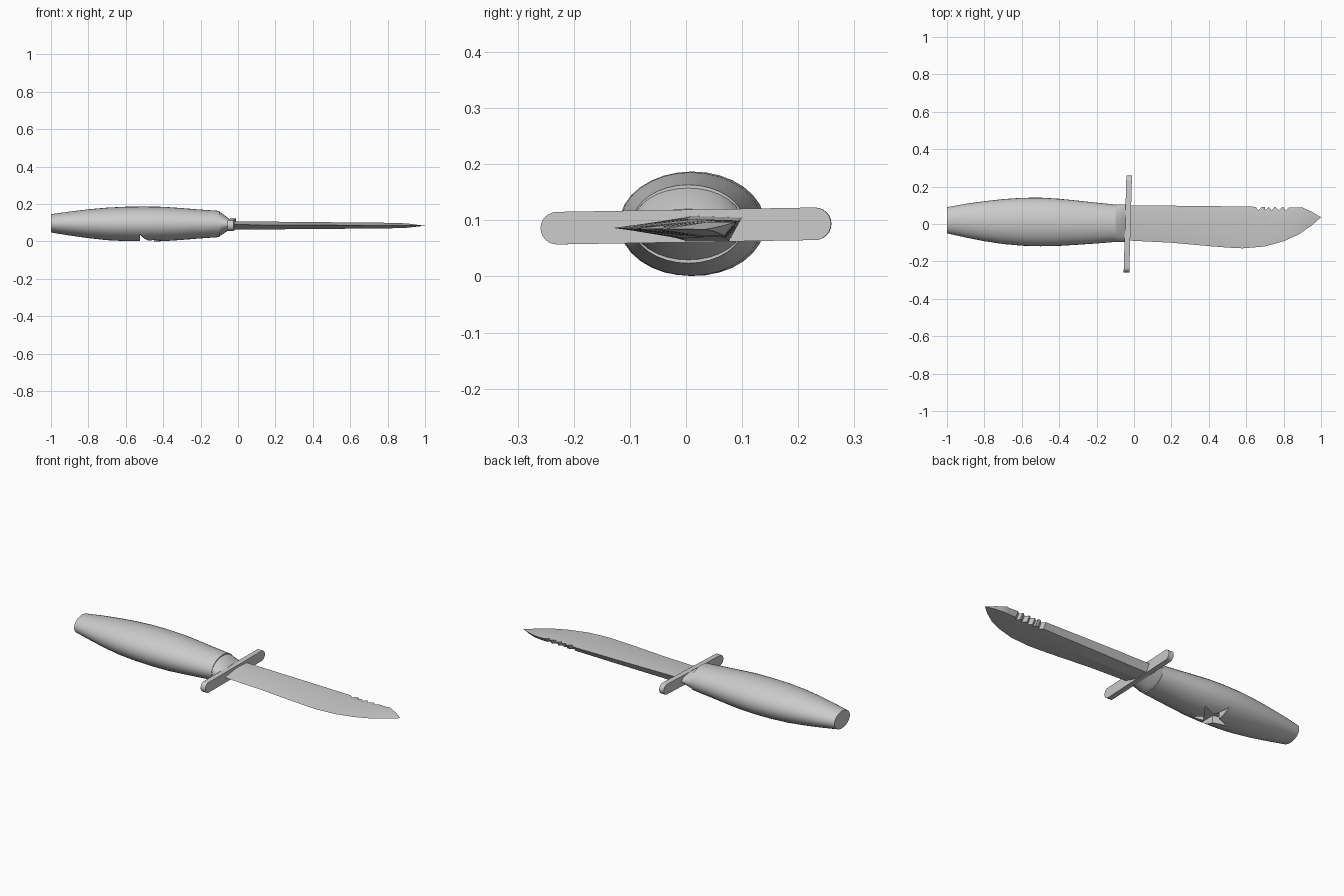
import bpy, bmesh, math

if "Cube" in bpy.data.objects:
    bpy.data.objects.remove(bpy.data.objects["Cube"])

steel = bpy.data.materials.new("plain_grey")
steel.diffuse_color = (0.6, 0.6, 0.6, 1)
steel.use_nodes = True
steel.node_tree.nodes["Principled BSDF"].inputs["Base Color"].default_value = steel.diffuse_color


def make_object(name, bm, smooth=None):
    bmesh.ops.recalc_face_normals(bm, faces=bm.faces)
    mesh = bpy.data.meshes.new(name)
    bm.to_mesh(mesh)
    bm.free()
    mesh.materials.append(steel)
    ob = bpy.data.objects.new(name, mesh)
    bpy.context.collection.objects.link(ob)
    if smooth:
        bpy.ops.object.select_all(action='DESELECT')
        ob.select_set(True)
        bpy.context.view_layer.objects.active = ob
        bpy.ops.object.shade_smooth_by_angle(angle=math.radians(smooth))
    return ob


def loft(name, sections, smooth=None):
    """Skin a list of equal-length point rings and cap both ends."""
    bm = bmesh.new()
    rings = [[bm.verts.new(p) for p in s] for s in sections]
    n = len(rings[0])
    for a, b in zip(rings, rings[1:]):
        for i in range(n):
            j = (i + 1) % n
            bm.faces.new((a[i], a[j], b[j], b[i]))
    bm.faces.new(rings[0])
    bm.faces.new(rings[-1])
    bmesh.ops.remove_doubles(bm, verts=bm.verts, dist=1e-5)
    return make_object(name, bm, smooth)


def ellipse(x, cy, cz, ry, rz, n=32):
    return [(x, cy + ry * math.cos(2 * math.pi * i / n),
             cz + rz * math.sin(2 * math.pi * i / n)) for i in range(n)]


def lerp(table, x):
    for (x0, y0), (x1, y1) in zip(table, table[1:]):
        if x <= x1:
            return y0 + (y1 - y0) * (x - x0) / (x1 - x0)
    return table[-1][1]


# Handle: barrel of elliptical sections
handle = loft("handle", [ellipse(*s) for s in [
    (-1.0, 0.02, 0.097, 0.07, 0.049),
    (-0.9, 0.018, 0.096, 0.09, 0.064),
    (-0.8, 0.015, 0.095, 0.107, 0.077),
    (-0.7, 0.013, 0.094, 0.12, 0.087),
    (-0.6, 0.012, 0.094, 0.128, 0.092),
    (-0.5, 0.011, 0.0935, 0.13, 0.0935),
    (-0.4, 0.009, 0.0935, 0.126, 0.092),
    (-0.3, 0.007, 0.0935, 0.118, 0.085),
    (-0.2, 0.005, 0.0935, 0.109, 0.077),
    (-0.1, 0.004, 0.0935, 0.1, 0.07)]], 30)

# Star recess cut in the underside of the handle
star = []
for i in range(10):
    r = 0.108 if i % 2 == 0 else 0.108 * 0.382
    a = math.pi + i * math.pi / 5
    star.append((-0.49 + r * math.cos(a), 0.01 + r * math.sin(a)))
cutter = loft("star_cutter", [[(x, y, z) for x, y in star] for z in (-0.05, 0.043)])
cutter.hide_render = True
cutter.hide_viewport = True
cut = handle.modifiers.new("star_recess", 'BOOLEAN')
cut.operation = 'DIFFERENCE'
cut.solver = 'EXACT'
cut.object = cutter

# Collar: flattens toward the guard
loft("collar", [ellipse(-0.105, 0.004, 0.0935, 0.098, 0.066),
                ellipse(-0.09, 0.004, 0.0935, 0.1, 0.06),
                ellipse(-0.045, 0.004, 0.092, 0.1, 0.028)], 30)

# Guard: round-ended bar, slightly tilted
outline = []
for side in (1, -1):
    for i in range(13):
        a = -math.pi / 2 + math.pi * i / 12
        outline.append((side * (0.23 + 0.029 * math.cos(a)), side * 0.029 * math.sin(a)))
guard = loft("guard", [[(x, y, z) for y, z in outline] for x in (-0.015, 0.015)], 30)
guard.location = (-0.033, 0, 0.09)
guard.rotation_euler = (0.017, 0, -0.028)

# Blade: slanted spine, central ridge, thin curved edge
spine = [(-0.04, 0.1), (0.4, 0.096), (0.9, 0.088), (0.95, 0.066), (1.0, 0.036)]
ridge = [(-0.04, 0.01), (0.5, 0.0), (0.56, 0.008), (0.65, 0.035), (0.85, 0.042),
         (0.95, 0.034), (1.0, 0.036)]
edge = [(-0.04, -0.088), (0.2, -0.1), (0.4, -0.118), (0.5, -0.126), (0.58, -0.13),
        (0.7, -0.12), (0.8, -0.092), (0.88, -0.056), (0.95, -0.008), (1.0, 0.036)]
top = [(-0.04, 0.108), (0.8, 0.1), (0.9, 0.097), (1.0, 0.084)]
bottom = [(-0.04, 0.063), (0.8, 0.07), (0.9, 0.073), (1.0, 0.084)]
slant = [(-0.04, 0.023), (0.9, 0.02), (1.0, 0.0)]
# Five serrations along the spine
notches = {0.665 + 0.036 * i: 0.018 for i in range(5)}
stations = {x for t in (spine, ridge, edge) for x, _ in t}
stations |= set(notches) | {0.648 + 0.036 * i for i in range(6)} | {0.75, 0.92, 0.98}
sections = []
for x in sorted(stations):
    s = lerp(spine, x) - notches.get(x, 0)
    zt, zb, r = lerp(top, x), lerp(bottom, x), lerp(ridge, x)
    sections.append([(x, s, zt - 0.003 * (x < 0.9)), (x, r, zt),
                     (x, lerp(edge, x), 0.09 - 0.006 * max(0, x)),
                     (x, r - 0.01 * (x < 0.9), zb),
                     (x, s - lerp(slant, x), zb)])
tip = sections.pop()
sections.append([(1.0, 0.036 + 0.0005 * math.cos(a), 0.084 + 0.0005 * math.sin(a))
                 for a in (0.6, 1.6, 3.14, 4.2, 5.5)])
loft("blade", sections, 12)
